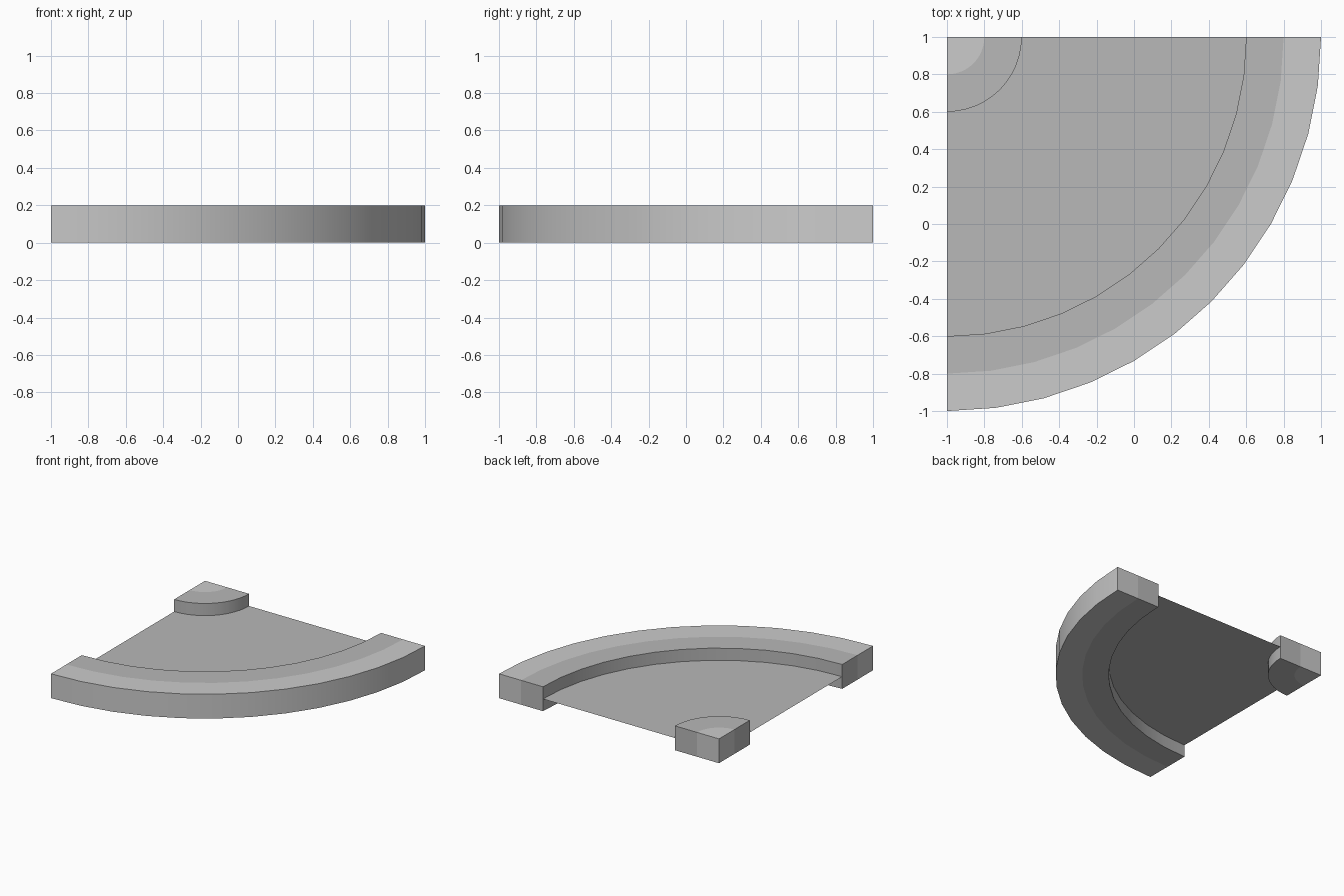
import bpy, bmesh
from math import sin, cos, pi, radians

if "Cube" in bpy.data.objects:
    bpy.data.objects.remove(bpy.data.objects["Cube"])

SEGMENTS = 12                 # 7.5 degree steps over the quarter turn
CORNER = (-1.0, 1.0)          # centre of the bend
HEIGHT, FLOOR_Z = 0.2, 0.1


def material(name, value):
    mat = bpy.data.materials.new(name)
    mat.diffuse_color = (value, value, value, 1)
    mat.use_nodes = True
    mat.node_tree.nodes["Principled BSDF"].inputs["Base Color"].default_value = mat.diffuse_color
    return mat


LIGHT = material("light_grey", 0.8)
DARK = material("dark_grey", 0.48)


def finish(name, bm):
    mesh = bpy.data.meshes.new(name)
    bm.to_mesh(mesh)
    bm.free()
    mesh.materials.append(LIGHT)
    mesh.materials.append(DARK)
    obj = bpy.data.objects.new(name, mesh)
    bpy.context.collection.objects.link(obj)
    bpy.ops.object.select_all(action='DESELECT')
    obj.select_set(True)
    bpy.context.view_layer.objects.active = obj
    bpy.ops.object.shade_smooth_by_angle(angle=radians(30))
    return obj


def ring_verts(bm, radius, z):
    return [bm.verts.new((CORNER[0] + radius * sin(pi / 2 * i / SEGMENTS),
                          CORNER[1] - radius * cos(pi / 2 * i / SEGMENTS), z))
            for i in range(SEGMENTS + 1)]


def strip(bm, a, b, tone):
    for i in range(SEGMENTS):
        bm.faces.new((a[i], a[i + 1], b[i + 1], b[i])).material_index = tone


def kerb(name, radii, tones):
    """Quarter-turn block made of side-by-side bands, each with its own tone."""
    bm = bmesh.new()
    low = [ring_verts(bm, r, 0) for r in radii]
    high = [ring_verts(bm, r, HEIGHT) for r in radii]
    for k, tone in enumerate(tones):
        strip(bm, high[k], high[k + 1], tone)
        strip(bm, low[k + 1], low[k], tone)
        for end in (0, SEGMENTS):
            bm.faces.new((low[k][end], low[k + 1][end],
                          high[k + 1][end], high[k][end])).material_index = tone
    strip(bm, low[-1], high[-1], tones[-1])
    if radii[0] > 0:
        strip(bm, high[0], low[0], tones[0])
    # Collapse the pie tip when a band starts at the bend centre
    bmesh.ops.remove_doubles(bm, verts=bm.verts, dist=1e-5)
    bmesh.ops.recalc_face_normals(bm, faces=bm.faces)
    return finish(name, bm)


# Raised borders on both sides of the track
kerb("inner_kerb", (0.0, 0.2, 0.4), (0, 1))
kerb("outer_kerb", (1.6, 1.8, 2.0), (1, 0))

# Thin track floor halfway up between the borders
bm = bmesh.new()
strip(bm, ring_verts(bm, 1.6, FLOOR_Z), ring_verts(bm, 0.4, FLOOR_Z), 1)
finish("track_floor", bm)
